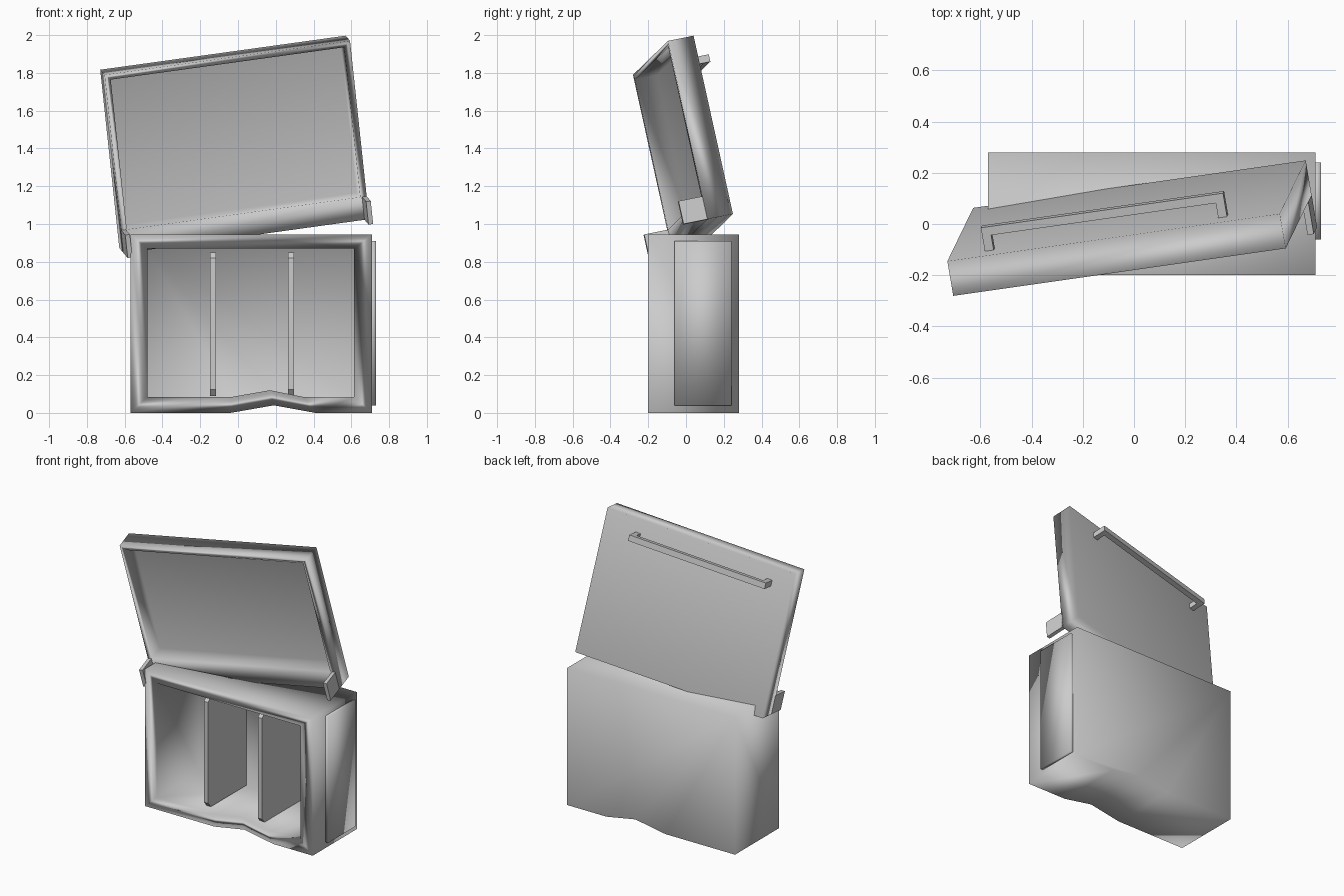
import bpy, math
from mathutils import Matrix, Vector

if "Cube" in bpy.data.objects:
    bpy.data.objects.remove(bpy.data.objects["Cube"])


def make(name, verts, faces, matrix=None, shade="flat"):
    me = bpy.data.meshes.new(name)
    me.from_pydata(verts, [], faces)
    ob = bpy.data.objects.new(name, me)
    bpy.context.collection.objects.link(ob)
    bpy.ops.object.select_all(action='DESELECT')
    ob.select_set(True)
    bpy.context.view_layer.objects.active = ob
    bpy.ops.object.mode_set(mode='EDIT')
    bpy.ops.mesh.select_all(action='SELECT')
    bpy.ops.mesh.normals_make_consistent(inside=False)
    bpy.ops.object.mode_set(mode='OBJECT')
    if matrix:
        ob.matrix_world = matrix
    if shade != "flat":
        bpy.ops.object.shade_smooth()
    if shade == "weighted":
        # large faces stay flat, narrow ones get a soft gradient
        ob.modifiers.new("soft_shading", 'WEIGHTED_NORMAL').weight = 50
    return ob


def open_case(name, outer, inner, front, floor, back, matrix=None):
    """Tray open to the front: matching outer and inner x-z outlines."""
    n = len(outer)
    rings = [(outer, back), (outer, front), (inner, front), (inner, floor)]
    verts = [(x, y, z) for ring, y in rings for x, z in ring]
    faces = [(r * n + i, r * n + (i + 1) % n, (r + 1) * n + (i + 1) % n, (r + 1) * n + i)
             for r in range(3) for i in range(n)]
    faces += [tuple(range(n)), tuple(range(3 * n, 4 * n))]
    return make(name, verts, faces, matrix, "weighted")


def prism(name, profile, x0, x1, matrix=None, shade="flat"):
    """Extrude a y-z profile along x."""
    n = len(profile)
    verts = [(x, y, z) for x in (x0, x1) for y, z in profile]
    faces = [(i, (i + 1) % n, n + (i + 1) % n, n + i) for i in range(n)]
    faces += [tuple(range(n)), tuple(range(n, 2 * n))]
    return make(name, verts, faces, matrix, shade)


def rect(y0, y1, z0, z1):
    return [(y0, z0), (y1, z0), (y1, z1), (y0, z1)]


# case body with a kink in its bottom wall
outer = [(-.57, 0), (-.04, 0), (.19, .04), (.41, 0), (.71, 0), (.71, .945), (-.57, .945)]
inner = [(-.48, .085), (-.03, .085), (.17, .12), (.345, .085), (.615, .085),
         (.615, .87), (-.48, .87)]
open_case("case_body", outer, inner, -.20, .26, .28)

# dividers with clipped front corners
divider = [(-.13, .09), (.265, .09), (.265, .85), (-.13, .85), (-.16, .82), (-.16, .125)]
for i, x in enumerate((-.132, .28)):
    prism(f"divider_{i + 1}", divider, x - .016, x + .016)

# raised panel on the right side
prism("side_panel", rect(-.06, .24, .04, .91), .70, .73, None, "smooth")

# tilted lid frame, origin at its top right back corner
u = Vector((.981, .14, .136)).normalized()
w = Vector((-.102, -.214, .97))
w = (w - w.dot(u) * u).normalized()
tilt = Matrix((u, w.cross(u), w)).transposed().to_4x4()
lid = Matrix.Translation((.57, .04, 1.997)) @ tilt

# lid tray with a taller wall along the hinge side
W, H, D = 1.325, .972, .14
open_case("lid", [(-W, -H), (0, -H), (0, 0), (-W, 0)],
          [(-W + .03, -H + .125), (-.035, -H + .125), (-.035, -.03), (-W + .03, -.03)],
          -D, -.02, 0, lid)

# thin hinge arms reaching forward from the lower lid corners
arm = rect(-D - .13, -D + .01, -H, -H + .125)
for side, x in (("left", -W), ("right", -.025)):
    prism(f"hinge_arm_{side}", arm, x, x + .025, lid)

# handle on the outside of the lid
prism("handle_bar", rect(.06, .095, -.13, -.09), -1.185, -.22, lid)
for side, x in (("left", -1.185), ("right", -.255)):
    prism(f"handle_post_{side}", rect(-.01, .09, -.13, -.09), x, x + .035, lid)
